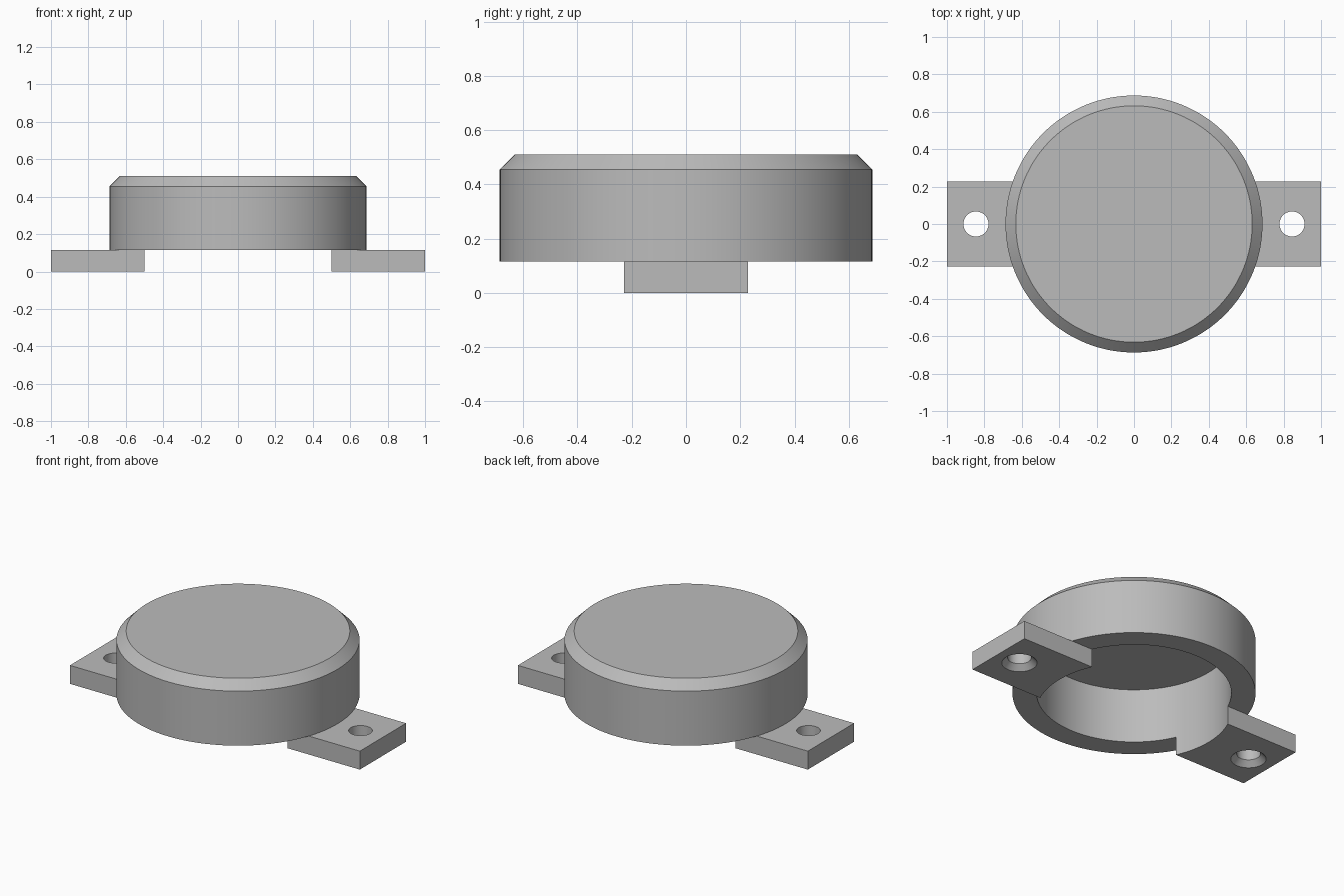
import bpy
import bmesh
from math import radians, tau, cos, sin

if "Cube" in bpy.data.objects:
    bpy.data.objects.remove(bpy.data.objects["Cube"])

OUTER, INNER = 0.687, 0.55
TAB_TOP, TOP, CHAMFER = 0.115, 0.51, 0.055
TAB_HALF, HOLE_X = 0.228, 0.845

grey = bpy.data.materials.new("plain grey")
grey.use_nodes = True
colour = (0.5, 0.5, 0.5, 1)
grey.diffuse_color = colour
grey.node_tree.nodes["Principled BSDF"].inputs["Base Color"].default_value = colour


def finish(name, bm):
    """Turn a bmesh into a coloured object."""
    bmesh.ops.recalc_face_normals(bm, faces=bm.faces)
    mesh = bpy.data.meshes.new(name)
    bm.to_mesh(mesh)
    bm.free()
    mesh.materials.append(grey)
    obj = bpy.data.objects.new(name, mesh)
    bpy.context.collection.objects.link(obj)
    return obj


def turned(name, profile, sides, x=0):
    """Stack circles of (radius, height) and cap both ends."""
    bm = bmesh.new()
    rings = [[bm.verts.new((x + r * cos(tau * i / sides), r * sin(tau * i / sides), z))
              for i in range(sides)] for r, z in profile]
    for low, high in zip(rings, rings[1:]):
        for i in range(sides):
            j = (i + 1) % sides
            bm.faces.new((low[i], low[j], high[j], high[i]))
    bm.faces.new(rings[0])
    bm.faces.new(rings[-1])
    return finish(name, bm)


def smooth(obj):
    bpy.ops.object.select_all(action="DESELECT")
    obj.select_set(True)
    bpy.context.view_layer.objects.active = obj
    bpy.ops.object.shade_smooth_by_angle(angle=radians(30))


def cut(obj, cutter):
    """Subtract the cutter, then discard it."""
    mod = obj.modifiers.new("cut", "BOOLEAN")
    mod.operation, mod.solver, mod.object = "DIFFERENCE", "EXACT", cutter
    bpy.context.view_layer.objects.active = obj
    bpy.ops.object.modifier_apply(modifier=mod.name)
    bpy.data.objects.remove(cutter)


# Hollow cap: ceiling, inner wall, rim, outer wall, chamfer and top
ceiling = TOP - CHAMFER
smooth(turned("round_cap", [(INNER, ceiling), (INNER, TAB_TOP), (OUTER, TAB_TOP),
                            (OUTER, ceiling), (OUTER - CHAMFER, TOP)], 128))

# Mounting tabs: curved inner end and a countersunk screw hole
for side, name in ((1, "left_mounting_tab"), (-1, "right_mounting_tab")):
    bm = bmesh.new()
    bmesh.ops.create_cube(bm, size=1)
    for v in bm.verts:
        v.co.x = side * (0.7 + 0.6 * v.co.x)
        v.co.y *= 2 * TAB_HALF
        v.co.z = TAB_TOP * (v.co.z + 0.5)
    tab = finish(name, bm)
    cut(tab, turned("bore_cutter", [(INNER, -0.1), (INNER, 0.3)], 128))
    cut(tab, turned("screw_cutter", [(0.1, -0.1), (0.1, 0), (0.067, 0.033), (0.067, 0.3)],
                    48, side * HOLE_X))
    smooth(tab)
